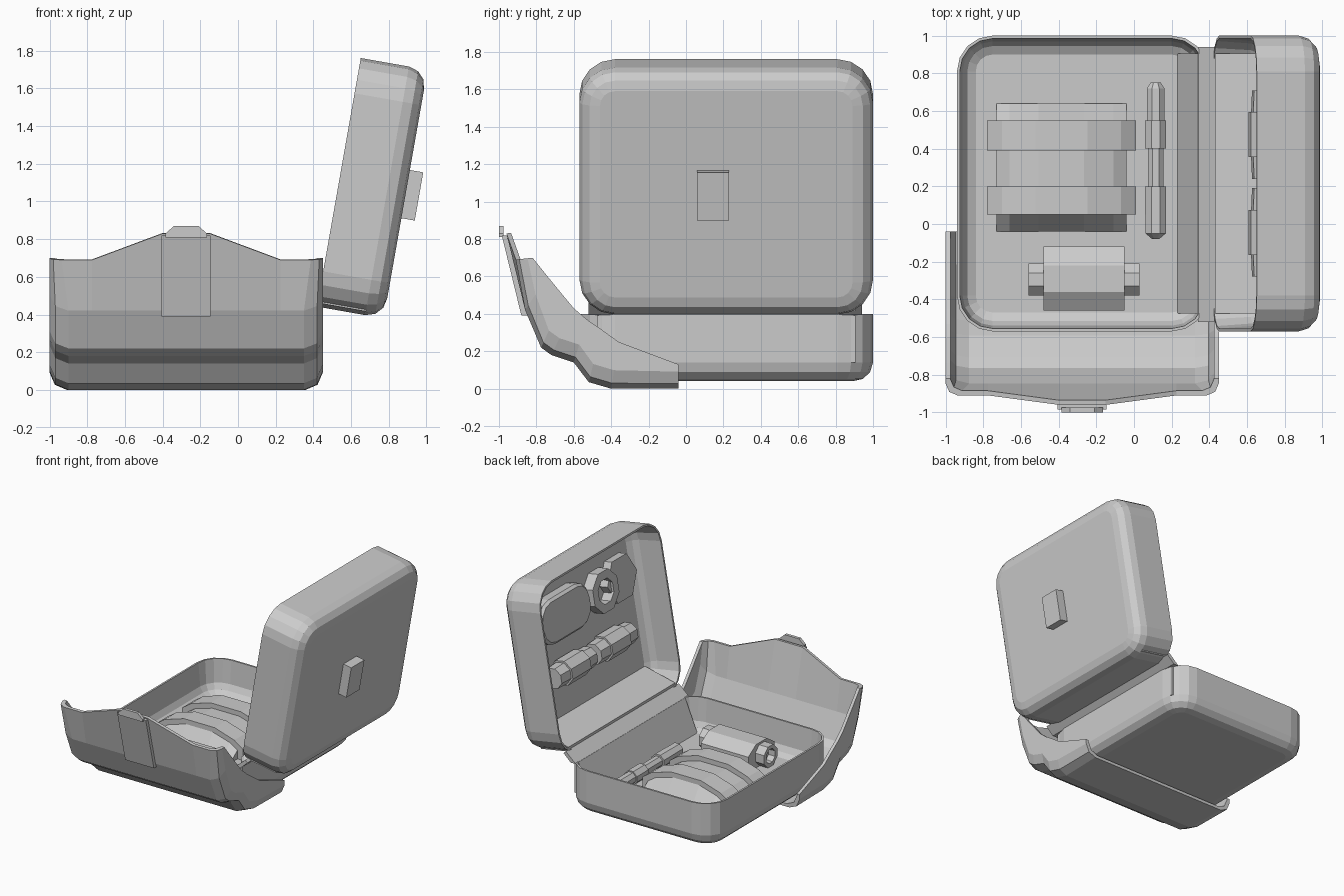
import bpy, bmesh, math
from mathutils import Matrix, Vector

if "Cube" in bpy.data.objects:
    bpy.data.objects.remove(bpy.data.objects["Cube"])

TRAY = Matrix.Translation((-0.275, 0.215, 0.04))
TILT = math.radians(10)
U = Vector((math.sin(TILT), 0, math.cos(TILT)))     # along the open lid
N = Vector((math.cos(TILT), 0, -math.sin(TILT)))    # outward from the lid
LID = Matrix.Translation(U * 1.178 + N * 0.696 + Vector((0, 0.215, 0))) @ \
    Matrix((U, (0, 1, 0), -N)).transposed().to_4x4()


def loft(name, rings, matrix=Matrix(), caps="face", loop=False):
    """Skin closed rings of equal length; cap by face or by strip (folded rings)."""
    bm = bmesh.new()
    vs = [[bm.verts.new(matrix @ Vector(p)) for p in r] for r in rings]
    n = len(vs[0])
    pairs = list(zip(vs, vs[1:]))
    if loop:
        pairs.append((vs[-1], vs[0]))
    for a, b in pairs:
        for i in range(n):
            j = (i + 1) % n
            bm.faces.new((a[i], a[j], b[j], b[i]))
    if not loop:
        for r in (vs[0], vs[-1]):
            if caps == "face":
                bm.faces.new(r)
            else:
                for i in range(n // 2 - 1):
                    bm.faces.new((r[i], r[i + 1], r[n - 2 - i], r[n - 1 - i]))
    bmesh.ops.recalc_face_normals(bm, faces=bm.faces)
    me = bpy.data.meshes.new(name)
    bm.to_mesh(me)
    bm.free()
    ob = bpy.data.objects.new(name, me)
    bpy.context.collection.objects.link(ob)
    return ob


def round_rect(hx, hy, r, z, seg=4, cx=0, cy=0):
    pts = []
    for k, (sx, sy) in enumerate(((1, 1), (-1, 1), (-1, -1), (1, -1))):
        for i in range(seg + 1):
            a = math.pi / 2 * (k + i / seg)
            pts.append((cx + sx * (hx - r) + r * math.cos(a),
                        cy + sy * (hy - r) + r * math.sin(a), z))
    return pts


def pan(name, matrix, hx):
    steps = [(0.11, 0), (0.055, 0.012), (0.016, 0.048), (0, 0.10), (0, 0.36),
             (0.015, 0.36), (0.03, 0.17), (0.055, 0.125), (0.10, 0.10)]
    loft(name, [round_rect(hx - i, 0.785 - i, 0.19 - i, z) for i, z in steps], matrix)


def prism(name, profile, y0, y1, matrix=Matrix()):
    loft(name, [[(x, y, z) for x, z in profile] for y in (y0, y1)], matrix)


def turned(name, steps, origin, axis, matrix=Matrix(), sides=8, squash=1):
    """Faceted rod: steps are (position along axis, radius)."""
    rings = []
    for p, r in steps:
        ring = []
        for i in range(sides):
            a = 2 * math.pi * (i + 0.5) / sides
            c, s = r * math.cos(a), r * math.sin(a) * squash
            o = (p, c, s) if axis == "x" else (c, p, s)
            ring.append(Vector(o) + Vector(origin))
        rings.append(ring)
    loft(name, rings, matrix)


# Tray and lid shells, each with a sloped filler on the hinge side
pan("tray", TRAY, 0.665)
pan("lid", LID, 0.67)
slope = [(0.65, 0.35), (0.615, 0.358), (0.505, 0.10), (0.65, 0.10)]
prism("tray_hinge_slope", slope, -0.69, 0.69, TRAY)
prism("lid_hinge_slope", slope, -0.69, 0.69, LID @ Matrix.Rotation(math.pi, 4, "Z"))
prism("hinge_strip", [(0.34, 0.395), (0.385, 0.395), (0.45, 0.455), (0.43, 0.475)], -0.52, 0.94)

# Front flap: U-shaped section swept along the bottom and up the front
stations = [((-0.04, 0.0), (-0.04, 0.13)), ((-0.40, 0.0), (-0.36, 0.25)),
            ((-0.52, 0.035), (-0.45, 0.315)), ((-0.60, 0.14), (-0.53, 0.37)),
            ((-0.72, 0.18), (-0.60, 0.43)), ((-0.775, 0.22), (-0.65, 0.49)),
            ((-0.86, 0.42), (-0.74, 0.60)), ((-0.91, 0.69), (-0.82, 0.70))]


def flap_side(B, T, t, peak):
    B, T = Vector(B), Vector(T)
    d = T - B
    u = d.normalized()
    B = B + u * t
    w, r = 0.725 - t, min(0.1, d.length * 0.7)
    half = [(w, T), (w, B + u * r), (w - r * 0.3, B + u * r * 0.3), (w - r, B), (0.5, B),
            (0.125, B + Vector((-0.05, 0.14)) * peak)]
    half += [(-x, p) for x, p in reversed(half)]
    return [(x - 0.275, p.x, p.y) for x, p in half]


rings = []
for i, (B, T) in enumerate(stations):
    peak = 1 if i == len(stations) - 1 else 0
    rings.append(flap_side(B, T, 0, peak) + flap_side(B, T, 0.025, peak)[::-1])
loft("front_flap", rings, caps="strip")

# Clasp tab on the flap with its raised tip, and the catch on the lid
loft("clasp_tab", [[(x - 0.275, y, z) for x, y in
                    ((-0.13, y0), (0.13, y0), (0.13, y1), (-0.13, y1))]
                   for z, y0, y1 in ((0.39, -0.88, -0.84), (0.82, -0.985, -0.95))])
prism("clasp_tip", [(-0.385, 0.81), (-0.165, 0.81), (-0.165, 0.83), (-0.21, 0.87),
                    (-0.34, 0.87), (-0.385, 0.83)], -1.0, -0.975)
loft("lid_catch", [[(x, y, z) for x, y in ((-a, -0.155), (a, -0.155), (a, 0.015), (-a, 0.015))]
                   for a, z in ((0.13, 0.01), (0.13, -0.072))], LID)

# Folded pack with two straps in the tray
body, strap = (0.345, 0.30), (0.395, 0.34)
pack = [(0.64, 0.345, 0.17), (0.55, *body), (0.55, *strap), (0.39, *strap), (0.39, *body),
        (0.20, *body), (0.20, *strap), (0.05, *strap), (0.05, *body), (-0.04, 0.345, 0.17)]
loft("strapped_pack", [[(-0.385 + fx * w, y, 0.12 + fz * (h - 0.12)) for fx, fz in
                        ((-1, 0), (-1, 0.5), (-0.8, 0.75), (-0.35, 1), (0.35, 1),
                         (0.8, 0.75), (1, 0.5), (1, 0))] for y, w, h in pack])

# Roll with a hollow core, lying across the tray
turned("roll_core", [(-0.505, 0.055), (-0.56, 0.06), (-0.56, 0.092), (0.03, 0.092),
                     (0.03, 0.06), (-0.02, 0.055)], (0, -0.295, 0.23), "x")
turned("roll_wrap", [(-0.48, 0.184), (-0.05, 0.184)], (0, -0.29, 0.22), "x", squash=0.65)

# Slim tool beside the hinge
turned("slim_tool", [(-0.08, 0.02), (-0.05, 0.058), (0.05, 0.058), (0.05, 0.06), (0.20, 0.06),
                     (0.20, 0.045), (0.40, 0.045), (0.40, 0.06), (0.55, 0.06),
                     (0.55, 0.05), (0.72, 0.05), (0.75, 0.03)], (0.115, 0, 0.195), "y")

# Two stubby tubes in the lower half of the lid
for k, y in enumerate((0.26, -0.26)):
    turned(f"lid_tube_{k + 1}", [(-0.235, 0.085), (-0.12, 0.09), (-0.12, 0.105), (0.12, 0.105),
                                 (0.12, 0.09), (0.235, 0.085)], (-0.16, y, 0.155), "y", LID)

# Upper lid row: pouch, tape ring and a six-sided pad
loft("lid_pouch", [round_rect(0.175 - i, 0.32 - i, 0.15 - i, z, 3, 0.27, 0.27)
                   for i, z in ((0, 0.09), (0, 0.18), (0.02, 0.20))], LID)


def disc(r, z, sides, cx, cy):
    return [(cx + r * math.cos(2 * math.pi * (i + 0.5) / sides),
             cy + r * math.sin(2 * math.pi * (i + 0.5) / sides), z) for i in range(sides)]


loft("lid_tape_ring", [disc(r, z, 8, 0.26, -0.25) for r, z in
                       ((0.17, 0.09), (0.17, 0.19), (0.10, 0.19), (0.10, 0.09))], LID, loop=True)
loft("lid_pad", [disc(0.19, z, 6, 0.27, -0.49) for z in (0.09, 0.17)], LID)
